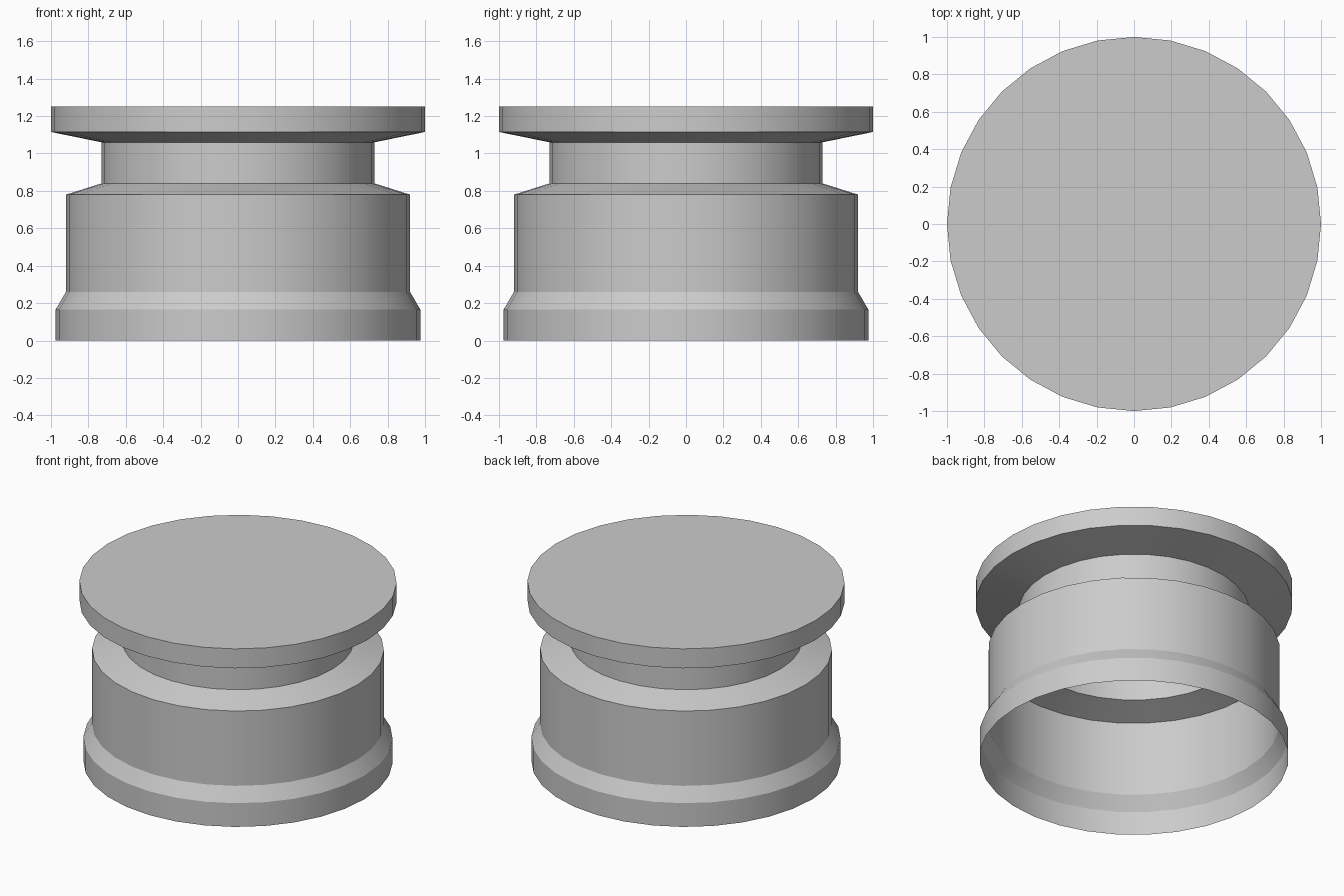
import bpy, bmesh
from math import cos, sin, tau, radians

if "Cube" in bpy.data.objects:
    bpy.data.objects.remove(bpy.data.objects["Cube"])

SIDES = 32


def lathe(name, profile, cap_top=False):
    """Revolve (radius, height) points around z as a thin open shell."""
    bm = bmesh.new()
    rings = [[bm.verts.new((r * cos(tau * i / SIDES), r * sin(tau * i / SIDES), z))
              for i in range(SIDES)] for r, z in profile]
    for low, high in zip(rings, rings[1:]):
        for i in range(SIDES):
            j = (i + 1) % SIDES
            bm.faces.new((low[i], low[j], high[j], high[i]))
    if cap_top:
        bm.faces.new(rings[-1])
    mesh = bpy.data.meshes.new(name)
    bm.to_mesh(mesh)
    bm.free()
    obj = bpy.data.objects.new(name, mesh)
    bpy.context.collection.objects.link(obj)
    bpy.ops.object.select_all(action='DESELECT')
    obj.select_set(True)
    bpy.context.view_layer.objects.active = obj
    bpy.ops.object.shade_smooth_by_angle(angle=radians(25))
    return obj


# Hollow body, open at the bottom: foot band, bevel, wall, shoulder, neck
lathe("hollow_body", [(0.975, 0), (0.975, 0.165), (0.92, 0.26), (0.92, 0.78),
                      (0.73, 0.84), (0.73, 1.06)])

# Wide closed disc with a sloping underside that flares from the neck
lathe("top_disc", [(0.73, 1.06), (1.0, 1.115), (1.0, 1.25)], cap_top=True)
